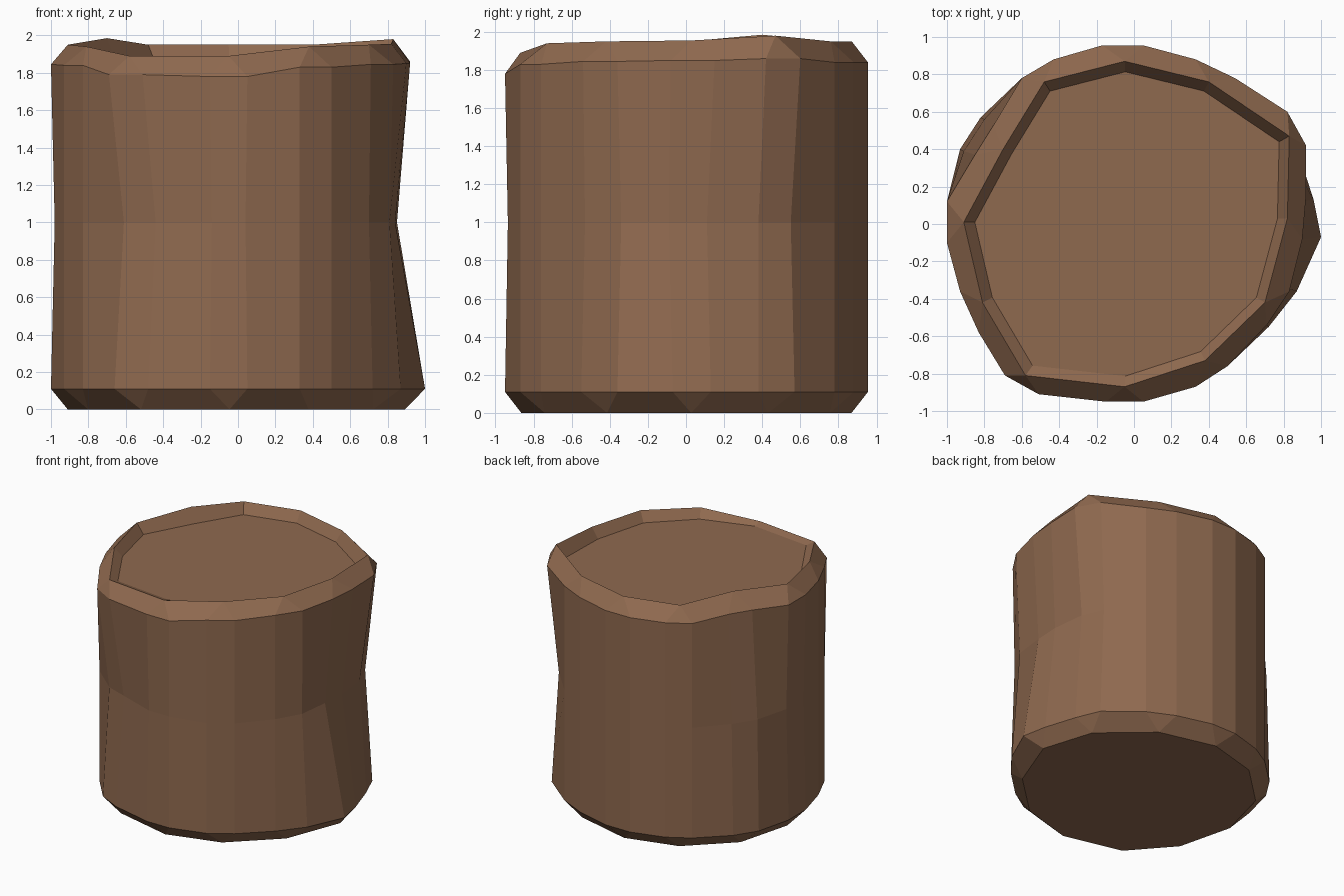
import bpy, bmesh

if "Cube" in bpy.data.objects:
    bpy.data.objects.remove(bpy.data.objects["Cube"])

# One bark colour for the whole stump
bark = bpy.data.materials.new("bark brown")
bark.diffuse_color = (0.275, 0.142, 0.078, 1)
bark.use_nodes = True
bark.node_tree.nodes["Principled BSDF"].inputs["Base Color"].default_value = bark.diffuse_color

# Twelve chamfered corners (two points each), counter-clockwise from +x
base = [((1.0, -.07), (.96, .13)), ((.88, .38), (.80, .57)), ((.54, .78), (.33, .88)),
        ((.05, .955), (-.17, .955)), ((-.43, .88), (-.60, .78)), ((-.82, .57), (-.93, .40)),
        ((-1, .12), (-1, -.10)), ((-.93, -.36), (-.83, -.58)), ((-.66, -.78), (-.48, -.87)),
        ((-.15, -.95), (.05, -.95)), ((.33, -.87), (.50, -.76)), ((.72, -.55), (.87, -.36))]
# Corners that shift at mid height and at the shoulder
mid_shift = {0: ((.84, -.09), (.85, .11)), 1: ((.82, .38), (.75, .55)),
             5: ((-.80, .56), (-.91, .39)), 6: ((-.98, .12), (-.98, -.10)),
             8: ((-.61, -.77), (-.44, -.83)), 9: ((-.14, -.935), (.04, -.935)),
             11: ((.70, -.53), (.81, -.34))}
top_shift = {0: ((.90, -.08), (.92, .15)), 1: ((.92, .42), (.82, .60)),
             5: ((-.75, .53), (-.85, .37)), 8: ((-.69, -.81), (-.51, -.91)),
             11: ((.71, -.54), (.83, -.36))}
# Rim corners (x, y, z) and the matching height of the shoulder below
rim_pts = [(.82, .03, 1.955), (.83, .47, 1.98), (.40, .76, 1.95), (-.05, .87, 1.95),
           (-.48, .76, 1.95), (-.70, .40, 1.985), (-.91, .01, 1.95), (-.81, -.42, 1.94),
           (-.58, -.81, 1.89), (-.05, -.87, 1.89), (.38, -.73, 1.94), (.70, -.42, 1.95)]
shoulder_z = [1.85, 1.86, 1.84, 1.84, 1.84, 1.86, 1.845, 1.84, 1.79, 1.78, 1.83, 1.845]

bm = bmesh.new()


def pair_ring(shift, heights):
    return [bm.verts.new((x, y, heights[i])) for i in range(12)
            for x, y in shift.get(i, base[i])]


def bridge(a, b):
    n = len(a)
    for i in range(n):
        j = (i + 1) % n
        bm.faces.new((a[i], a[j], b[j], b[i]))


def chamfer(ring, corners):
    # each corner fans to its pair; quads join neighbouring corners
    for i in range(12):
        j = (i + 1) % 12
        bm.faces.new((ring[2 * i], ring[2 * i + 1], corners[i]))
        bm.faces.new((ring[2 * i + 1], ring[2 * j], corners[j], corners[i]))


# Bark wall
low = pair_ring({}, [.11] * 12)
mid = pair_ring(mid_shift, [1.0] * 12)
top = pair_ring(top_shift, shoulder_z)
bridge(low, mid)
bridge(mid, top)

# Chamfered foot and flat underside
foot = [bm.verts.new(((a[0] + b[0]) * .455, (a[1] + b[1]) * .455, 0)) for a, b in base]
chamfer(low, foot)
bm.faces.new(foot)

# Rim and sunken cut face
rim = [bm.verts.new(p) for p in rim_pts]
chamfer(top, rim)
cut = [bm.verts.new((x * .935, y * .935, 1.87)) for x, y, z in rim_pts]
bridge(rim, cut)
bm.faces.new(cut)

bmesh.ops.recalc_face_normals(bm, faces=bm.faces)
mesh = bpy.data.meshes.new("tree_stump")
bm.to_mesh(mesh)
bm.free()
mesh.materials.append(bark)
bpy.context.collection.objects.link(bpy.data.objects.new("tree_stump", mesh))
